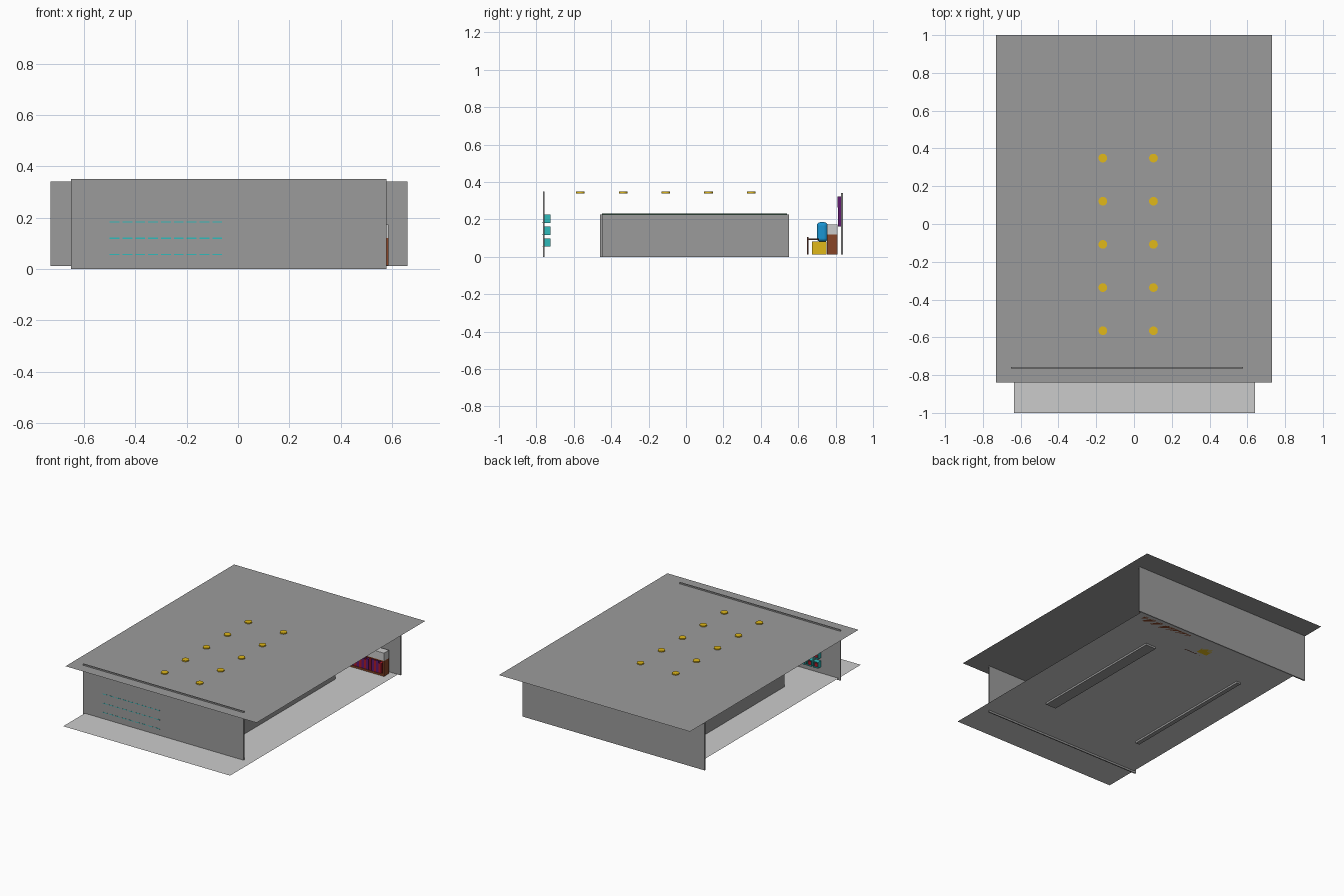
import bpy, bmesh, random
from mathutils import Matrix, Vector

if "Cube" in bpy.data.objects:
    bpy.data.objects.remove(bpy.data.objects["Cube"])

random.seed(3)


def mat(name, rgb):
    m = bpy.data.materials.new(name)
    m.diffuse_color = (*rgb, 1)
    m.use_nodes = True
    m.node_tree.nodes["Principled BSDF"].inputs["Base Color"].default_value = m.diffuse_color
    return m


GREY = mat("dark_grey", (0.33, 0.33, 0.33))
GOLD = mat("gold", (0.75, 0.48, 0.01))
TEAL = mat("teal", (0.03, 0.5, 0.5))
BROWN = mat("brown", (0.25, 0.06, 0.02))
WOOD = mat("dark_wood", (0.09, 0.03, 0.02))
BLUE = mat("blue", (0.01, 0.3, 0.65))
PURPLE = mat("purple", (0.12, 0.01, 0.16))
RED = mat("red", (0.4, 0.01, 0.02))
GREEN = mat("dark_green", (0.02, 0.08, 0.04))


def finish(name, bm, material):
    me = bpy.data.meshes.new(name)
    bm.to_mesh(me)
    bm.free()
    ob = bpy.data.objects.new(name, me)
    bpy.context.collection.objects.link(ob)
    if material:
        me.materials.append(material)
    return ob


def boxes(name, spans, material=None):
    """One object from (x0, x1, y0, y1, z0, z1) boxes."""
    bm = bmesh.new()
    for x0, x1, y0, y1, z0, z1 in spans:
        c = Vector((x0 + x1, y0 + y1, z0 + z1)) / 2
        bmesh.ops.create_cube(bm, size=1, matrix=Matrix.Translation(c) @
                              Matrix.Diagonal((x1 - x0, y1 - y0, z1 - z0, 1)))
    return finish(name, bm, material)


def sheet(name, x0, x1, y0, y1, z, material=None):
    bm = bmesh.new()
    bm.faces.new([bm.verts.new(p) for p in
                  ((x0, y0, z), (x1, y0, z), (x1, y1, z), (x0, y1, z))])
    return finish(name, bm, material)


# Room shell
sheet("floor", -0.635, 0.64, -1.0, 0.84, 0.013)
sheet("ceiling", -0.73, 0.73, -0.84, 1.0, 0.341, GREY)
boxes("front_wall", [(-0.65, 0.578, -0.765, -0.757, 0, 0.35)], GREY)
boxes("back_wall", [(-0.73, 0.66, 0.83, 0.84, 0.012, 0.341)], GREY)

# Long low side partitions
boxes("right_partition", [(0.28, 0.36, -0.45, 0.55, 0, 0.226)], GREY)
boxes("left_partition", [(-0.43, -0.40, -0.46, 0.55, 0, 0.226)], GREY)
boxes("left_partition_cap", [(-0.43, -0.40, -0.45, 0.54, 0.226, 0.231)], GREEN)

# Ceiling lights, two rows of five
bm = bmesh.new()
for x in (-0.165, 0.103):
    for i in range(5):
        bmesh.ops.create_cone(bm, cap_ends=True, segments=24, radius1=0.023,
                              radius2=0.023, depth=0.010,
                              matrix=Matrix.Translation((x, -0.565 + i * 0.2285, 0.343)))
lights = finish("ceiling_lights", bm, GOLD)

# Three rows of open bins on the inside of the front wall
bins, goods = [], []
for z in (0.055, 0.118, 0.182):
    for i in range(9):
        x0, x1 = -0.50 + i * 0.05, -0.462 + i * 0.05
        bins += [(x0, x1, -0.766, -0.725, z, z + 0.004),
                 (x0, x1, -0.757, -0.725, z + 0.039, z + 0.043),
                 (x0, x0 + 0.004, -0.757, -0.725, z + 0.004, z + 0.039),
                 (x1 - 0.004, x1, -0.757, -0.725, z + 0.004, z + 0.039)]
        goods.append((x0 + 0.006, x1 - 0.006, -0.757, -0.735, z + 0.004, z + 0.03))
boxes("wall_bins", bins, TEAL)
boxes("bin_contents", goods, RED)

# Bookcase against the back wall with books and a grey top unit
X0, X1, Y0, Y1 = 0.2, 0.587, 0.755, 0.81
boxes("bookcase", [(X0, X1, Y1 - 0.008, Y1, 0.013, 0.12),
                   (X0, X1, Y0, Y1 - 0.008, 0.013, 0.025),
                   (X0, X1, Y0, Y1 - 0.008, 0.112, 0.12),
                   (X0, X0 + 0.01, Y0, Y1 - 0.008, 0.025, 0.112),
                   (X1 - 0.01, X1, Y0, Y1 - 0.008, 0.025, 0.112)], BROWN)
rows = {0: [], 1: []}
x, k = X0 + 0.012, 0
while x < X1 - 0.03:
    w = random.uniform(0.014, 0.02)
    rows[k % 2].append((x, x + w, Y0 + 0.004, Y1 - 0.01, 0.025,
                        random.uniform(0.09, 0.108)))
    x += w + 0.001
    k += 1
boxes("red_books", rows[0], RED)
boxes("purple_books", rows[1], PURPLE)
boxes("top_unit", [(X0, X1, Y0, Y1, 0.12, 0.174)])

# Desk: front panel, side legs and top
boxes("desk", [(-0.12, 0.12, 0.648, 0.655, 0.013, 0.106),
               (-0.12, 0.12, 0.655, 0.71, 0.091, 0.099)], WOOD)

# Chair: gold seat block with a rounded blue back
boxes("chair_seat", [(-0.04, 0.04, 0.675, 0.75, 0.013, 0.081)], GOLD)
back = boxes("chair_back", [(-0.035, 0.035, 0.70, 0.757, 0.081, 0.185)], BLUE)
bev = back.modifiers.new("round", 'BEVEL')
bev.width, bev.segments = 0.018, 4

# Hanging panel on the back wall
boxes("wall_panel", [(-0.1, 0.1, 0.81, 0.83, 0.265, 0.322),
                     (-0.1, 0.1, 0.814, 0.83, 0.163, 0.265)], PURPLE)
